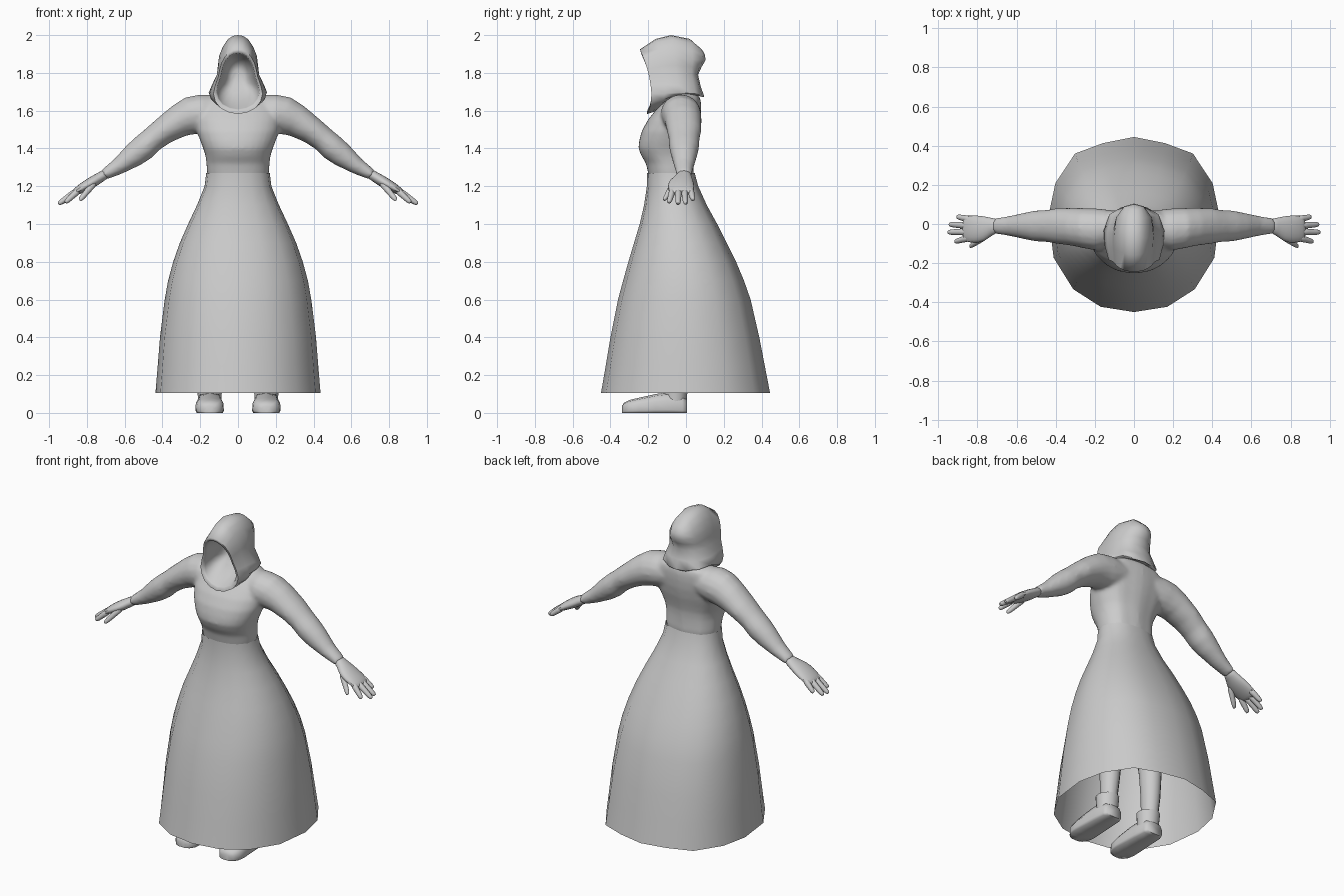
import bpy, bmesh
from math import cos, sin, pi, radians
from mathutils import Vector

if "Cube" in bpy.data.objects:
    bpy.data.objects.remove(bpy.data.objects["Cube"])

grey = bpy.data.materials.new("plain_grey")
grey.use_nodes = True
grey.diffuse_color = (0.6, 0.6, 0.6, 1)
grey.node_tree.nodes["Principled BSDF"].inputs["Base Color"].default_value = (0.6, 0.6, 0.6, 1)


def loft(bm, rings, start=True, end=True):
    """Skin a list of closed rings, with optional end caps."""
    rows = [[bm.verts.new(p) for p in ring] for ring in rings]
    n = len(rows[0])
    for a, b in zip(rows, rows[1:]):
        for i in range(n):
            j = (i + 1) % n
            bm.faces.new((a[i], a[j], b[j], b[i]))
    if start:
        bm.faces.new(rows[0][::-1])
    if end:
        bm.faces.new(rows[-1])


def tube(bm, stations, segs=12):
    """Closed tube through (x, y, z, thickness, depth) stations."""
    pts = [Vector(s[:3]) for s in stations]
    rings = []
    for i, s in enumerate(stations):
        t = pts[min(i + 1, len(pts) - 1)] - pts[max(i - 1, 0)]
        t.y = 0
        side = Vector((0, 1, 0))
        n = t.normalized().cross(side)
        rings.append([pts[i] + n * s[3] * cos(a) + side * s[4] * sin(a)
                      for a in (2 * pi * k / segs for k in range(segs))])
    loft(bm, rings)


def finish(name, bm, mirror=False, subdiv=0, angle=60):
    bmesh.ops.remove_doubles(bm, verts=bm.verts, dist=0.0005)
    bmesh.ops.recalc_face_normals(bm, faces=bm.faces)
    mesh = bpy.data.meshes.new(name)
    bm.to_mesh(mesh)
    bm.free()
    mesh.materials.append(grey)
    ob = bpy.data.objects.new(name, mesh)
    bpy.context.collection.objects.link(ob)
    if mirror:
        ob.modifiers.new("mirror", "MIRROR").use_mirror_merge = False
    if subdiv:
        ob.modifiers.new("subdivision", "SUBSURF").levels = subdiv
        ob.modifiers["subdivision"].render_levels = subdiv
    bpy.ops.object.select_all(action="DESELECT")
    ob.select_set(True)
    bpy.context.view_layer.objects.active = ob
    bpy.ops.object.shade_smooth_by_angle(angle=radians(angle))
    return ob


def mirrored(half):
    """Close a half outline, given from the centre line round to it."""
    return half + [(-p[0],) + tuple(p[1:]) for p in half[-2:0:-1]]


def rounded(points):
    """Add a smooth midpoint between neighbours of a closed outline."""
    v = [Vector(p) for p in points]
    n, out = len(v), []
    for i in range(n):
        out += [v[i], (9 * (v[i] + v[(i + 1) % n]) - v[i - 1] - v[(i + 2) % n]) / 16]
    return out


# Skirt: open bell with a faceted hem
outline = mirrored([(0, -1), (.39, -.94), (.71, -.74), (.94, -.38), (1, .1),
                    (.92, .47), (.69, .81), (.36, .93), (0, 1)])


def body_ring(section, z, rx, front, back):
    mid, ry = (front + back) / 2, (back - front) / 2
    return [(x * rx, mid + y * ry, z) for x, y in section]


skirt = [(.105, .437, -.45, .445), (.25, .425, -.425, .417), (.4, .413, -.4, .388),
         (.6, .388, -.36, .342), (.7, .37, -.333, .307), (.8, .343, -.305, .265),
         (.9, .308, -.275, .215), (1, .264, -.245, .165), (1.1, .217, -.222, .11),
         (1.2, .177, -.207, .065), (1.27, .168, -.206, .046)]
bm = bmesh.new()
loft(bm, [body_ring(outline, *s) for s in skirt], False, False)
finish("skirt", bm)

# Bodice: torso and sleeves fused into one smooth skin
torso = [(1.22, .155, -.19, .035), (1.28, .165, -.203, .042), (1.32, .167, -.212, .04),
         (1.36, .172, -.236, .04), (1.4, .184, -.252, .043), (1.44, .2, -.248, .052),
         (1.49, .218, -.235, .065), (1.55, .228, -.203, .076), (1.6, .225, -.163, .08),
         (1.64, .2, -.13, .08), (1.67, .17, -.1, .075), (1.695, .12, -.08, .05)]
sleeve = [(.1, -.02, 1.592, .09, .09), (.19, -.028, 1.583, .104, .108), (.25, -.022, 1.573, .102, .104),
          (.31, -.015, 1.546, .088, .098), (.39, -.01, 1.496, .073, .092), (.45, -.01, 1.45, .067, .082),
          (.5, -.01, 1.405, .07, .08), (.55, -.01, 1.366, .065, .07),
          (.63, -.01, 1.307, .045, .053), (.71, -.01, 1.26, .029, .04)]
bm = bmesh.new()
loft(bm, [body_ring(rounded(outline), *s) for s in torso])
for side in (1, -1):
    tube(bm, [(s[0] * side,) + s[1:] for s in sleeve], 16)
bodice = finish("bodice", bm)
remesh = bodice.modifiers.new("fuse", "REMESH")
remesh.mode = "VOXEL"
remesh.voxel_size = 0.01
remesh.use_smooth_shade = True
relax = bodice.modifiers.new("relax", "SMOOTH")
relax.factor = 0.5
relax.iterations = 10

# Hands: palm, four fingers and a thumb
bm = bmesh.new()
tube(bm, [(.69, -.01, 1.272, .028, .038), (.725, -.012, 1.25, .028, .044),
          (.76, -.025, 1.228, .032, .068), (.81, -.027, 1.2, .029, .076),
          (.855, -.024, 1.173, .022, .072), (.875, -.024, 1.16, .014, .062)], 10)
finish("palms", bm, True, 1)
digits = {"index_fingers": ((.84, -.07, 1.182), (.915, -.09, 1.113)),
          "middle_fingers": ((.85, -.04, 1.178), (.952, -.042, 1.105)),
          "ring_fingers": ((.85, -.008, 1.178), (.945, -.002, 1.107)),
          "little_fingers": ((.835, .023, 1.185), (.905, .037, 1.127)),
          "thumbs": ((.755, -.06, 1.225), (.838, -.115, 1.125))}
for name, (base, tip) in digits.items():
    base, tip = Vector(base), Vector(tip)
    bm = bmesh.new()
    tube(bm, [(*base.lerp(tip, f), r, r) for f, r in
              ((0, .022), (.35, .018), (.7, .0165), (.92, .014), (1, .008))], 8)
    finish(name, bm, True, 1)

# Hood: rings run from the face opening to the back of the head
rim = [(0, -.243, 1.925), (.05, -.237, 1.908), (.088, -.215, 1.85), (.104, -.195, 1.78),
       (.13, -.183, 1.69), (.095, -.192, 1.615), (0, -.206, 1.582)]
shell = [
    [(0, -.16, 1.98), (.05, -.15, 1.962), (.095, -.13, 1.88), (.112, -.12, 1.79),
     (.15, -.11, 1.69), (.115, -.135, 1.635), (0, -.15, 1.6)],
    [(0, -.08, 2), (.055, -.07, 1.977), (.1, -.06, 1.89), (.112, -.05, 1.79),
     (.155, -.035, 1.695), (.1, -.03, 1.69), (0, -.03, 1.69)],
    [(0, .02, 1.98), (.05, .03, 1.955), (.09, .035, 1.87), (.092, .03, 1.79),
     (.125, .05, 1.69), (.08, .03, 1.69), (0, .03, 1.69)],
    [(0, .065, 1.94), (.035, .08, 1.92), (.05, .09, 1.87), (.045, .058, 1.79),
     (.065, .085, 1.68), (.04, .08, 1.68), (0, .08, 1.68)],
    [(0, .065, 1.94), (0, .087, 1.92), (0, .104, 1.868), (0, .064, 1.79),
     (0, .095, 1.68), (0, .09, 1.68), (0, .08, 1.68)]]


def lining(scale, depth):
    """Shrunken rim pushed back, deeper towards the crown."""
    rows = [(x * scale, y, 1.755 + (z - 1.755) * scale) for x, y, z in rim]
    return [(x, y + depth * (z - 1.52) / .3, z) for x, y, z in rows]


inside = [lining(.35, .2), lining(.6, .16), lining(.78, .09), lining(.85, .03), lining(.88, .004)]
bm = bmesh.new()
loft(bm, [rounded(mirrored(r)) for r in inside + [rim] + shell], True, False)
finish("hood", bm, False, 0, 75)

# Legs hidden under the skirt
bm = bmesh.new()
tube(bm, [(.15, -.045, .1, .045, .05), (.15, -.035, .25, .055, .06), (.145, -.03, .4, .062, .07),
          (.135, -.05, .55, .06, .065), (.12, -.06, .75, .08, .085), (.1, -.06, .95, .085, .09)])
finish("legs", bm, True)

# Boots: ankle shaft and rounded flat-soled foot
bm = bmesh.new()
tube(bm, [(.15, -.058, .03, .06, .06), (.15, -.056, .09, .063, .063),
          (.15, -.054, .15, .068, .068), (.15, -.054, .155, .048, .053)], 14)
finish("boot_shafts", bm, True)
foot = [(.004, .052, .075), (-.02, .062, .09), (-.1, .066, .108), (-.16, .07, .1),
        (-.25, .075, .08), (-.3, .069, .068), (-.328, .048, .054), (-.338, .022, .038)]
section = mirrored([(0, 0), (.92, 0), (1, .15), (.98, .6), (.75, .9), (0, 1)])
bm = bmesh.new()
loft(bm, [[(.15 + x * w, y, z * h) for x, z in section] for y, w, h in foot])
finish("boot_feet", bm, True, 0, 80)
